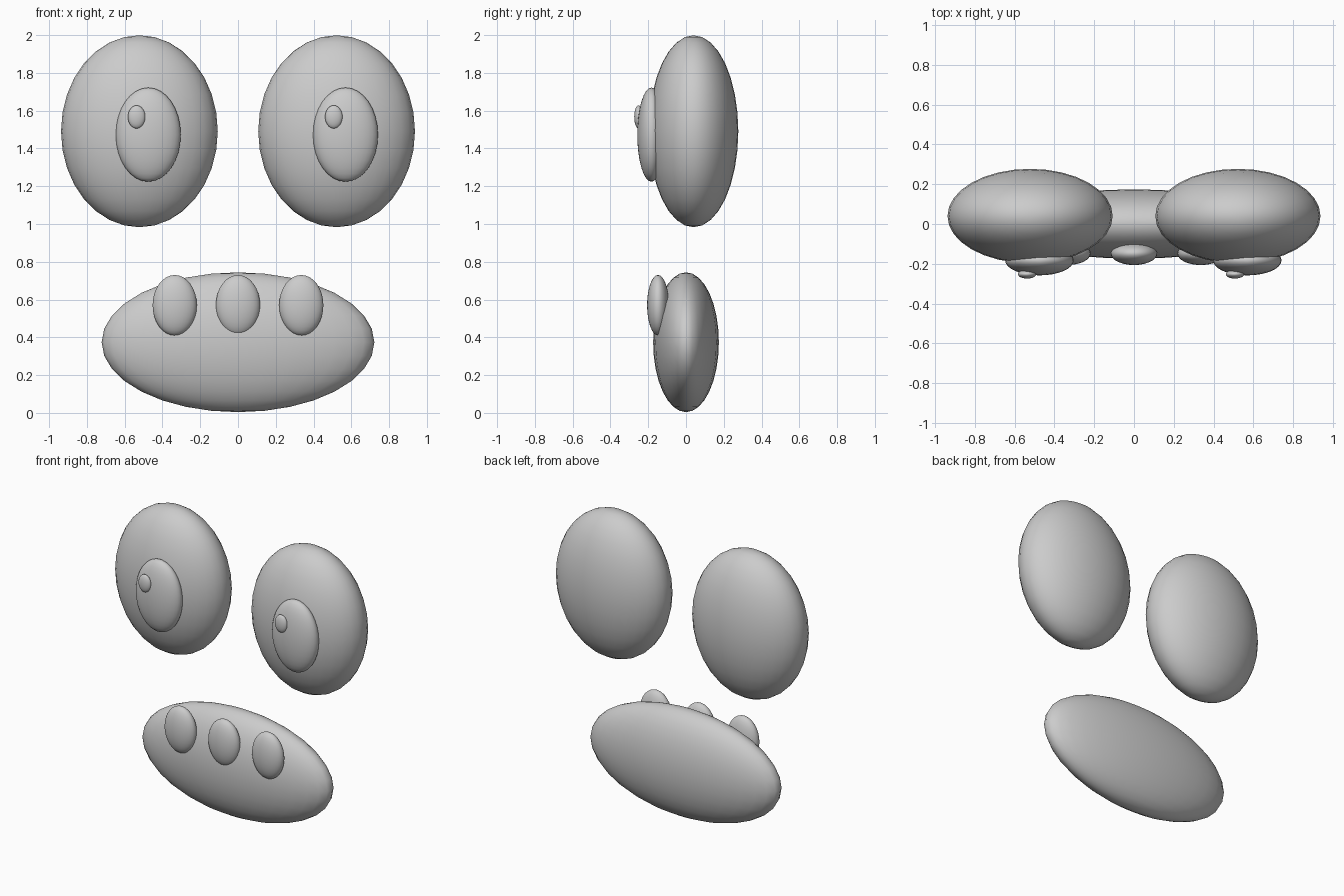
import bpy

if "Cube" in bpy.data.objects:
    bpy.data.objects.remove(bpy.data.objects["Cube"])

grey = bpy.data.materials.new("plain grey")
grey.diffuse_color = (0.6, 0.6, 0.6, 1)
grey.use_nodes = True
grey.node_tree.nodes["Principled BSDF"].inputs["Base Color"].default_value = grey.diffuse_color


def ellipsoid(name, centre, radii):
    """Smooth stretched sphere with its poles up and down."""
    bpy.ops.mesh.primitive_uv_sphere_add(segments=32, ring_count=16, radius=1, location=centre)
    obj = bpy.context.object
    obj.name = name
    obj.scale = radii
    bpy.ops.object.transform_apply(location=False, rotation=False, scale=True)
    bpy.ops.object.shade_smooth()
    obj.data.materials.append(grey)
    return obj


# Eyes: both pupils and highlights are shifted the same way
for side, x in (("left", -0.522), ("right", 0.522)):
    ellipsoid(side + "_eyeball", (x, 0.04, 1.491), (0.415, 0.237, 0.508))
    ellipsoid(side + "_pupil", (x + 0.047, -0.183, 1.473), (0.172, 0.075, 0.249))
    ellipsoid(side + "_highlight", (x - 0.015, -0.252, 1.567), (0.046, 0.022, 0.061))

# Mouth
ellipsoid("mouth", (0, 0, 0.374), (0.722, 0.174, 0.37))

# Row of teeth along the upper front of the mouth
for name, x in (("left", -0.335), ("middle", 0), ("right", 0.335)):
    ellipsoid(name + "_tooth", (x, -0.148, 0.57), (0.117, 0.058, 0.16))
